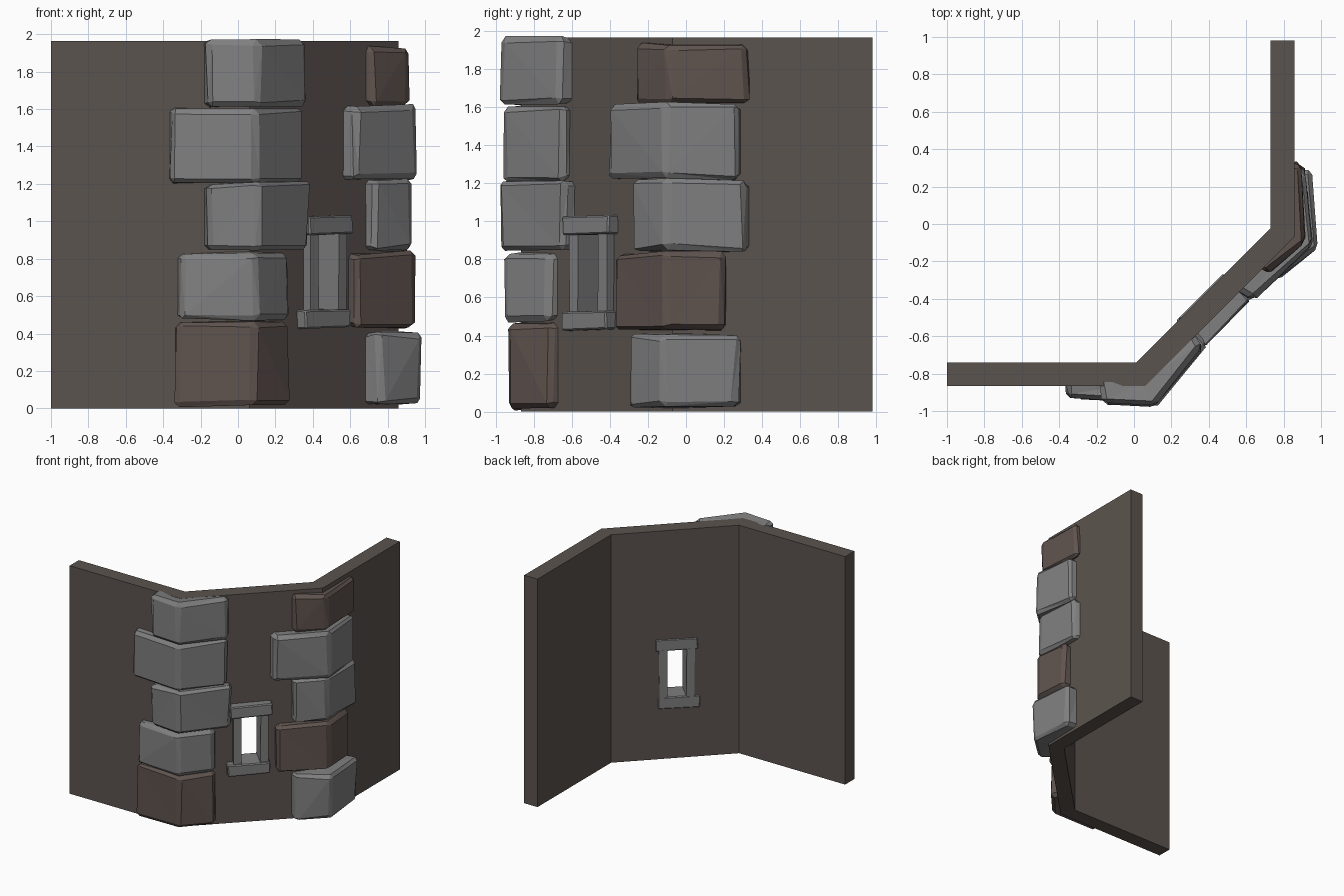
import bpy, bmesh, random
from mathutils import Vector

if "Cube" in bpy.data.objects:
    bpy.data.objects.remove(bpy.data.objects["Cube"])

random.seed(7)
R = 0.70711
C1, C2 = Vector((0.062, -0.865)), Vector((0.857, -0.07))   # outer wall corners
DX, DD, DY = Vector((1, 0)), Vector((R, R)), Vector((0, 1))  # wall run directions
NX, ND, NY = Vector((0, -1)), Vector((R, -R)), Vector((1, 0))  # outward normals
MID = (C1 + C2) / 2


def material(name, col):
    m = bpy.data.materials.new(name)
    m.diffuse_color = (*col, 1)
    m.use_nodes = True
    m.node_tree.nodes["Principled BSDF"].inputs["Base Color"].default_value = m.diffuse_color
    return m


WALL = material("wall_brown", (0.105, 0.088, 0.077))
BROWN = material("stone_brown", (0.115, 0.087, 0.077))
GREY = material("stone_grey", (0.215, 0.215, 0.215))


def finish(name, bm, mat):
    bmesh.ops.recalc_face_normals(bm, faces=bm.faces)
    me = bpy.data.meshes.new(name)
    bm.to_mesh(me)
    bm.free()
    ob = bpy.data.objects.new(name, me)
    bpy.context.collection.objects.link(ob)
    if mat:
        me.materials.append(mat)
    return ob


def prism(bottom, top):
    """Closed solid between two rings of 3D points."""
    bm = bmesh.new()
    a = [bm.verts.new(p) for p in bottom]
    b = [bm.verts.new(p) for p in top]
    bm.faces.new(a[::-1])
    bm.faces.new(b)
    n = len(a)
    for i in range(n):
        bm.faces.new((a[i], a[(i + 1) % n], b[(i + 1) % n], b[i]))
    return bm


def block(name, u0, u1, n0, n1, z0, z1, mat, jit=0.0, bev=0.0):
    """Box aligned with the diagonal wall; jit skews its front corners."""
    j = lambda: random.uniform(-jit, jit)
    rings = []
    for z in (z0, z1):
        ring = []
        for u, n in ((u0, n0), (u0, n1), (u1, n1), (u1, n0)):
            p = MID + DD * (u + j()) + ND * (n + (j() if n == n1 else 0))
            ring.append((p.x, p.y, z + j()))
        rings.append(ring)
    bm = prism(*rings)
    if bev:
        bmesh.ops.bevel(bm, geom=bm.edges[:], offset=bev, segments=1, affect='EDGES')
    return finish(name, bm, mat)


# Bent wall with a window slot
outer = [(-1, -0.865), C1, C2, (0.857, 0.98)]
inner = [(0.73, 0.98), (0.73, -0.022), (0.012, -0.74), (-1, -0.74)]
plan = [tuple(p) for p in outer + inner]
wall = finish("wall", prism([(x, y, 0) for x, y in plan], [(x, y, 1.965) for x, y in plan]), WALL)
cutter = block("slot_cutter", -0.12, 0.095, -0.3, 0.2, 0.48, 0.98, None)
cutter.hide_render = True
mod = wall.modifiers.new("slot", 'BOOLEAN')
mod.operation, mod.solver, mod.object = 'DIFFERENCE', 'EXACT', cutter
bpy.context.view_layer.objects.active = wall
bpy.ops.object.modifier_apply(modifier="slot")
bpy.data.objects.remove(cutter)

# Window surround running right through the wall
block("window_sill", -0.205, 0.14, -0.13, 0.07, 0.43, 0.53, GREY, 0.007, 0.008)
block("window_lintel", -0.186, 0.153, -0.13, 0.073, 0.93, 1.03, GREY, 0.007, 0.008)
block("left_jamb", -0.155, -0.09, -0.129, 0.05, 0.50, 0.95, GREY, 0.004)
block("right_jamb", 0.06, 0.125, -0.129, 0.05, 0.50, 0.95, GREY, 0.004)


def corner_stone(name, c, arms, la, lb, d, z0, z1, mat):
    """Rough block folded around wall corner c, arm lengths la and lb, depth d."""
    (da, na), (db, nb) = arms
    miter = (na + nb).normalized() / 0.924
    rnd = random.uniform
    rings = []
    for z, s in ((z0, 1), (z1, -1)):
        pts = [(c - da * la - na * 0.02, 0),
               (c - da * (la - rnd(0, 0.03)) + na * d * rnd(0.6, 0.85), 1),
               (c + miter * d * rnd(0.9, 1.03), 1),
               (c + db * (lb - rnd(0, 0.03)) + nb * d * rnd(0.5, 0.8), 1),
               (c + db * lb - nb * 0.02, 0),
               (c - miter * 0.02, 0)]
        rings.append([(p.x, p.y, z + s * rnd(0, 0.025)) for p, o in pts])
    bm = prism(*rings)
    bm.verts.ensure_lookup_table()
    front = {bm.verts[i] for i in (1, 2, 3, 7, 8, 9)}
    edges = [e for e in bm.edges if front & set(e.verts)]
    bmesh.ops.bevel(bm, geom=edges, offset=0.024, segments=1, affect='EDGES')
    # chipped look: shift the outer points a little, then facet
    for v in bm.verts:
        if min((v.co.xy - Vector(q)).length for q in (r[:2] for r in rings[0] + rings[1])) > 0.012:
            v.co += Vector((rnd(-1, 1), rnd(-1, 1), rnd(-1, 1))) * 0.007
    bmesh.ops.triangulate(bm, faces=[f for f in bm.faces if f.calc_area() > 0.01])
    finish(name, bm, mat)


# Quoin stones: (arm a, arm b, depth, z0, z1, colour)
left = [(0.40, 0.28, 0.075, 0.01, 0.48, BROWN), (0.39, 0.275, 0.085, 0.47, 0.845, GREY),
        (0.245, 0.40, 0.115, 0.835, 1.22, GREY), (0.43, 0.36, 0.095, 1.20, 1.615, GREY),
        (0.245, 0.38, 0.112, 1.60, 1.975, GREY)]
right = [(0.25, 0.36, 0.13, 0.015, 0.42, GREY), (0.378, 0.28, 0.09, 0.42, 0.845, BROWN),
         (0.25, 0.41, 0.08, 0.83, 1.23, GREY), (0.42, 0.36, 0.10, 1.21, 1.625, GREY),
         (0.25, 0.40, 0.06, 1.61, 1.935, BROWN)]
for side, c, arms, rows in (("left", C1, ((DX, NX), (DD, ND)), left),
                            ("right", C2, ((DD, ND), (DY, NY)), right)):
    for i, row in enumerate(rows):
        corner_stone(f"{side}_corner_stone_{i + 1}", c, arms, *row)
